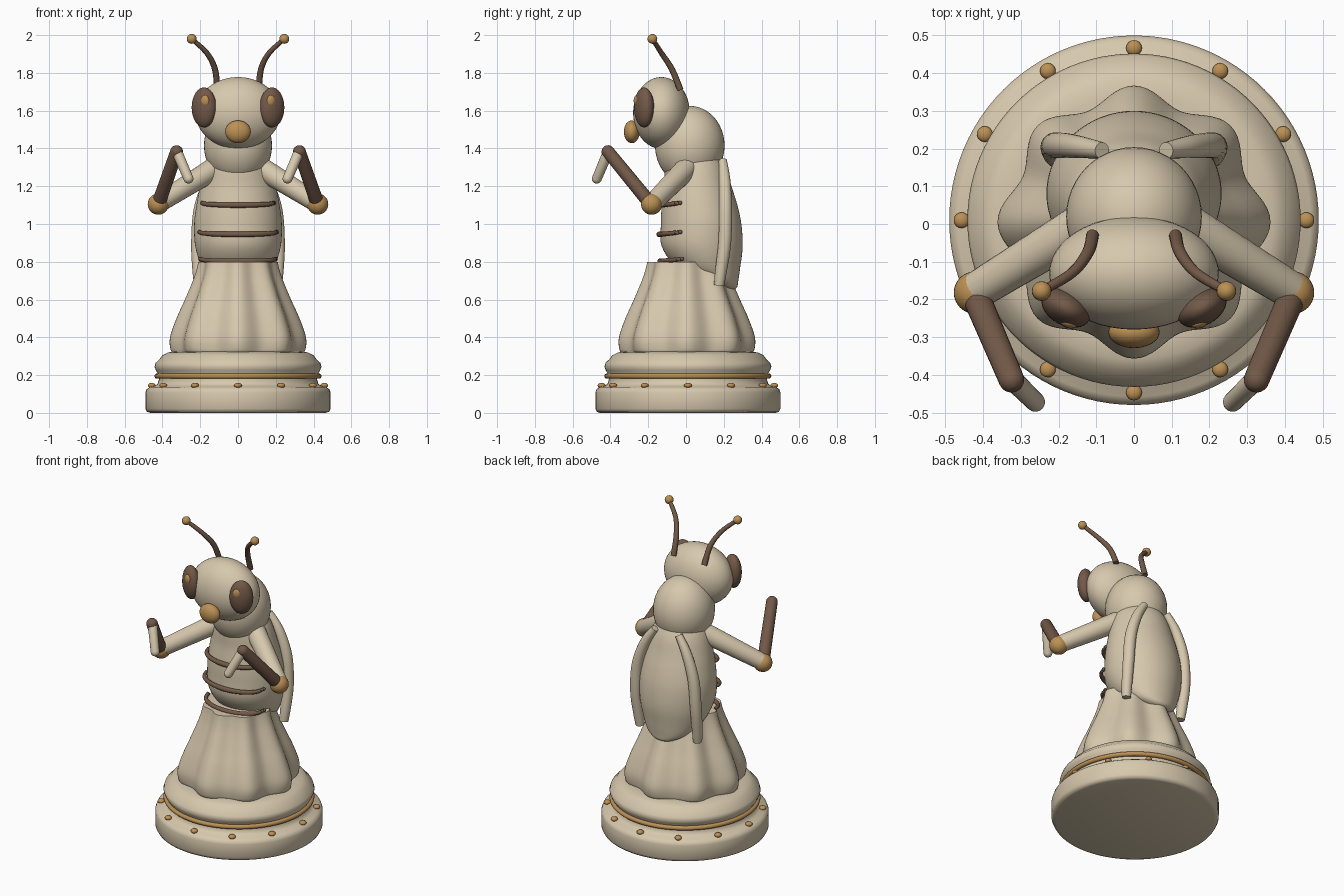
import bpy
from math import sin, cos, pi
from mathutils import Vector

cube = bpy.data.objects.get("Cube")
if cube:
    bpy.data.objects.remove(cube)


def material(name, rgb):
    m = bpy.data.materials.new(name)
    m.use_nodes = True
    m.diffuse_color = (*rgb, 1)
    m.node_tree.nodes["Principled BSDF"].inputs["Base Color"].default_value = (*rgb, 1)
    return m


CREAM = material("cream", (0.68, 0.58, 0.42))
BROWN = material("dark_brown", (0.17, 0.10, 0.065))
GOLD = material("gold", (0.50, 0.28, 0.09))


def finish(ob, name, mat, angle=0.7):
    ob.name = name
    ob.data.materials.append(mat)
    bpy.ops.object.select_all(action='DESELECT')
    ob.select_set(True)
    bpy.context.view_layer.objects.active = ob
    bpy.ops.object.shade_smooth_by_angle(angle=angle)
    return ob


def rings(name, mat, loops, angle=0.7):
    """Skin a stack of equal closed loops and cap both ends."""
    n = len(loops[0])
    verts = [p for loop in loops for p in loop]
    faces = [(k * n + i, k * n + (i + 1) % n, (k + 1) * n + (i + 1) % n, (k + 1) * n + i)
             for k in range(len(loops) - 1) for i in range(n)]
    faces += [tuple(reversed(range(n))), tuple(range(len(verts) - n, len(verts)))]
    me = bpy.data.meshes.new(name)
    me.from_pydata(verts, [], faces)
    ob = bpy.data.objects.new(name, me)
    bpy.context.collection.objects.link(ob)
    return finish(ob, name, mat, angle)


def oval(z, yc, rx, ry, n=64, lobes=0, wave=0):
    out = []
    for i in range(n):
        a = 2 * pi * i / n
        w = wave * cos(lobes * a)
        out.append((cos(a) * (rx + w), yc + sin(a) * (ry + w), z))
    return out


def smooth_rows(rows, steps=5):
    """Catmull-Rom interpolation through rows of numbers."""
    rows = [Vector(r) for r in rows]
    out = []
    for i in range(len(rows) - 1):
        p0, p1, p2 = rows[max(i - 1, 0)], rows[i], rows[i + 1]
        p3 = rows[min(i + 2, len(rows) - 1)]
        for s in range(steps):
            t = s / steps
            out.append(0.5 * (2 * p1 + (p2 - p0) * t + (2 * p0 - 5 * p1 + 4 * p2 - p3) * t ** 2
                              + (3 * p1 - p0 - 3 * p2 + p3) * t ** 3))
    return out + [rows[-1]]


def ball(name, mat, loc, size, rot=(0, 0, 0), seg=32):
    bpy.ops.mesh.primitive_uv_sphere_add(segments=seg, ring_count=seg // 2, radius=1,
                                         location=loc, rotation=rot)
    ob = bpy.context.object
    ob.scale = size
    return finish(ob, name, mat, 3.1)


def tube(name, mat, rows, n=20, steps=6, round_ends=False):
    """Sweep a circle along rows of x, y, z, radius."""
    rows = smooth_rows(rows, steps)
    pts = [(r.xyz, r.w) for r in rows]
    if round_ends:
        (a, ra), (b, rb) = pts[0], pts[-1]
        d = (b - a).normalized()
        arc = [k * pi / 12 for k in range(6)]
        pts = ([(a - d * ra * cos(t), ra * max(sin(t), 0.02)) for t in arc] + pts
               + [(b + d * rb * cos(t), rb * max(sin(t), 0.02)) for t in reversed(arc)])
    loops = []
    for i, (p, r) in enumerate(pts):
        d = (pts[min(i + 1, len(pts) - 1)][0] - pts[max(i - 1, 0)][0]).normalized()
        u = d.cross(Vector((0.3, 1, 0.2))).normalized()
        v = d.cross(u)
        loops.append([p + (u * cos(2 * pi * k / n) + v * sin(2 * pi * k / n)) * r
                      for k in range(n)])
    return rings(name, mat, loops)


# Stepped round pedestal
YC = 0.01
base = [(0.465, 0), (0.482, 0.006), (0.49, 0.022), (0.49, 0.108), (0.484, 0.125),
        (0.468, 0.136), (0.44, 0.143), (0.425, 0.155), (0.418, 0.18), (0.422, 0.205),
        (0.435, 0.225), (0.442, 0.245), (0.436, 0.265), (0.415, 0.285), (0.40, 0.305),
        (0.37, 0.32), (0.33, 0.325)]
rings("pedestal", CREAM, [oval(z, YC, r, r, 96) for r, z in base], 0.9)

# Gold band and studs round the pedestal
bpy.ops.mesh.primitive_torus_add(location=(0, YC, 0.195), major_radius=0.428, minor_radius=0.014,
                                 major_segments=96, minor_segments=12)
finish(bpy.context.object, "pedestal_band", GOLD, 3.1)
for i in range(12):
    a = i * pi / 6
    ball("stud", GOLD, (0.457 * sin(a), YC + 0.457 * cos(a), 0.145), (0.021, 0.021, 0.014), seg=16)

# Fluted skirt: z, radius, flute depth
skirt = [(0.315, 0.325, 0.016), (0.335, 0.337, 0.02), (0.40, 0.338, 0.022), (0.50, 0.306, 0.02),
         (0.60, 0.264, 0.017), (0.70, 0.225, 0.014), (0.76, 0.207, 0.012), (0.80, 0.199, 0.011)]
rings("skirt", CREAM, [oval(z, 0.005, r, r, 128, 8, w) for z, r, w in smooth_rows(skirt)])

# Abdomen: z, centre y, half width, half depth
abdomen = [(0.65, 0.235, 0.02, 0.01), (0.665, 0.22, 0.075, 0.05), (0.70, 0.185, 0.135, 0.092),
           (0.77, 0.12, 0.19, 0.167), (0.88, 0.086, 0.226, 0.214), (1.0, 0.08, 0.232, 0.213),
           (1.1, 0.072, 0.22, 0.20), (1.2, 0.063, 0.20, 0.178), (1.3, 0.05, 0.172, 0.162),
           (1.38, 0.04, 0.13, 0.13)]
rings("abdomen", CREAM, [oval(*r) for r in smooth_rows(abdomen)], 1.2)

# Thorax, head and mouth
ball("thorax", CREAM, (0, 0.02, 1.415), (0.18, 0.184, 0.21), seg=48)
ball("head", CREAM, (0, -0.13, 1.588), (0.225, 0.15, 0.19), seg=48)
ball("mouth", GOLD, (0, -0.287, 1.488), (0.068, 0.042, 0.06))

# Belly stripes: height, mid depth, half width, end depth
for z, y, w, ye in ((1.1, -0.135, 0.19, -0.03), (0.945, -0.142, 0.205, -0.03),
                    (0.803, -0.137, 0.20, -0.02)):
    path = []
    for k in range(9):
        t = k / 4 - 1
        path.append((w * sin(t * pi / 2), ye + (y - ye) * cos(t * pi / 2),
                     z + 0.012 * t * t, 0.015 - 0.004 * abs(t)))
    tube("belly_stripe", BROWN, path, 12, 3, True)

# Paired parts
for side, s in (("left", 1), ("right", -1)):
    ball(side + "_eye", BROWN, (s * 0.18, -0.222, 1.617), (0.07, 0.047, 0.106), (0, 0, s * 0.5))
    ball(side + "_eye_glint", GOLD, (s * 0.175, -0.262, 1.652), (0.024, 0.014, 0.03),
         (0, 0, s * 0.35), 16)
    tube(side + "_antenna", BROWN,
         [(s * 0.11, -0.03, 1.71, 0.017), (s * 0.122, -0.075, 1.82, 0.016),
          (s * 0.165, -0.13, 1.905, 0.014), (s * 0.245, -0.178, 1.98, 0.012)], 14)
    ball(side + "_antenna_tip", GOLD, (s * 0.245, -0.178, 1.98), (0.026,) * 3, seg=20)
    tube(side + "_upper_arm", CREAM,
         [(s * 0.13, 0.0, 1.29, 0.06), (s * 0.42, -0.178, 1.11, 0.05)], 24, 2, True)
    ball(side + "_elbow", GOLD, (s * 0.422, -0.182, 1.105), (0.056,) * 3)
    tube(side + "_forearm", BROWN,
         [(s * 0.42, -0.19, 1.11, 0.037), (s * 0.325, -0.413, 1.383, 0.034)], 24, 2, True)
    tube(side + "_claw", CREAM,
         [(s * 0.32, -0.415, 1.375, 0.028), (s * 0.262, -0.472, 1.24, 0.026)], 20, 2, True)
    tube(side + "_wing", CREAM,
         [(s * 0.085, 0.195, 1.335, 0.022), (s * 0.15, 0.205, 1.23, 0.03),
          (s * 0.2, 0.209, 1.08, 0.034), (s * 0.214, 0.205, 0.9, 0.034),
          (s * 0.21, 0.185, 0.75, 0.031), (s * 0.205, 0.175, 0.675, 0.027)], 20)
